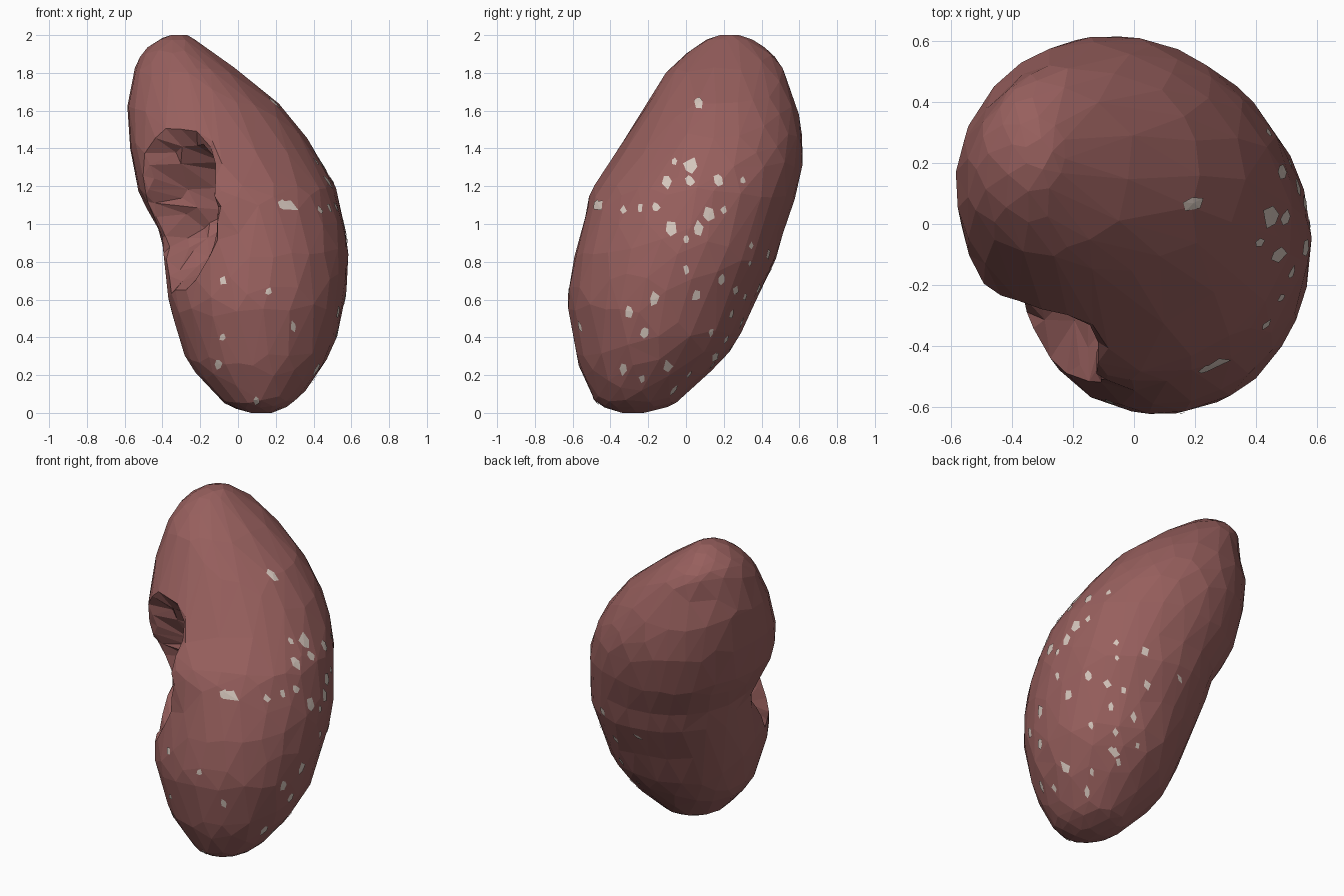
import bpy, bmesh, math, random
from mathutils import Vector, noise
from mathutils.bvhtree import BVHTree

if "Cube" in bpy.data.objects:
    bpy.data.objects.remove(bpy.data.objects["Cube"])

random.seed(4)
R2 = math.sqrt(2)

def material(name, rgb):
    m = bpy.data.materials.new(name)
    m.diffuse_color = (*rgb, 1)
    m.use_nodes = True
    m.node_tree.nodes["Principled BSDF"].inputs["Base Color"].default_value = m.diffuse_color
    return m

def make_object(name, bm, mat):
    me = bpy.data.meshes.new(name)
    bm.to_mesh(me)
    bm.free()
    me.materials.append(mat)
    ob = bpy.data.objects.new(name, me)
    bpy.context.collection.objects.link(ob)
    return ob

flesh = material("flesh", (0.31, 0.115, 0.11))
pale = material("pale", (0.66, 0.56, 0.50))

# Leaning body sections: height, left, right, front, back
SECTIONS = [
    (0.00, 0.06, 0.18, -0.35, -0.22), (0.04, -0.05, 0.27, -0.45, -0.08),
    (0.10, -0.12, 0.34, -0.50, 0.00), (0.25, -0.25, 0.45, -0.565, 0.16),
    (0.40, -0.31, 0.52, -0.595, 0.28), (0.60, -0.36, 0.565, -0.62, 0.37),
    (0.80, -0.385, 0.582, -0.595, 0.46), (0.95, -0.40, 0.57, -0.555, 0.50),
    (1.10, -0.48, 0.54, -0.52, 0.555), (1.20, -0.52, 0.51, -0.48, 0.585),
    (1.35, -0.545, 0.43, -0.37, 0.615), (1.50, -0.56, 0.33, -0.275, 0.61),
    (1.65, -0.575, 0.20, -0.19, 0.58), (1.80, -0.555, 0.02, -0.10, 0.53),
    (1.90, -0.51, -0.12, 0.00, 0.46), (1.97, -0.43, -0.22, 0.10, 0.36),
    (2.00, -0.36, -0.27, 0.18, 0.28)]

def spline(a, b, c, d, t):
    return 0.5 * (2*b + (c - a)*t + (2*a - 5*b + 4*c - d)*t*t + (3*b - a - 3*c + d)*t**3)

rows = []
last = len(SECTIONS) - 1
for i in range(last):
    quad = [SECTIONS[min(max(i + k, 0), last)] for k in (-1, 0, 1, 2)]
    for s in range(4):
        rows.append([spline(*vals, s / 4) for vals in zip(*quad)])
rows.append(SECTIONS[-1])

# Local swellings: facing angle, height, height spread, amount
BULGES = [(225, 1.45, 0.27, 0.06), (225, 0.55, 0.2, 0.02),
          (135, 0.98, 0.28, 0.04), (135, 1.75, 0.15, -0.04)]

def bulge(a, z):
    return sum(amt * max(0, math.cos(a - math.radians(deg))) ** 4
               * math.exp(-((z - zc) / zw) ** 2) for deg, zc, zw, amt in BULGES)

# Hilum: push the front-left side inwards, with a deeper pocket and crumpled walls
def dent(p):
    u, v = (p.x + p.y) / R2, (p.y - p.x) / R2
    if u > 0:
        return p
    v0 = -0.02 + 0.1 * (p.z - 1.1)
    r = ((v - v0) / 0.25) ** 2 + ((p.z - 1.08) / 0.42) ** 2
    q = ((v - v0 + 0.04) / 0.15) ** 2 + ((p.z - 1.17) / 0.25) ** 2
    push = 0.32 * max(0, 1 - r) + 0.18 * max(0, 1 - q)
    push += 0.07 * noise.noise(p * 9) * max(0, min(1, 3 * (1 - r)))
    return p + Vector((push / R2, push / R2, 0))

# Body: lofted rings, dented, then reduced to irregular flat facets
N = 72
bm = bmesh.new()
rings = []
for z, xl, xr, yf, yb in rows:
    ring = []
    for j in range(N):
        a = math.tau * (j + random.uniform(-0.25, 0.25)) / N
        b = bulge(a, z)
        p = Vector(((xl + xr) / 2 + ((xr - xl) / 2 + b) * math.cos(a),
                    (yf + yb) / 2 + ((yb - yf) / 2 + b) * math.sin(a), z))
        ring.append(bm.verts.new(dent(p)))
    rings.append(ring)
for lo, hi in zip(rings, rings[1:]):
    for j in range(N):
        bm.faces.new((lo[j], lo[(j + 1) % N], hi[(j + 1) % N], hi[j]))
bm.faces.new(rings[0][::-1])
bm.faces.new(rings[-1])
bmesh.ops.triangulate(bm, faces=bm.faces[:])
body = make_object("kidney_body", bm, flesh)
dec = body.modifiers.new("facets", "DECIMATE")
dec.ratio = 0.075
bpy.context.view_layer.objects.active = body
body.select_set(True)
bpy.ops.object.modifier_apply(modifier=dec.name)

# Pale flecks: small irregular patches projected onto the body
surface = bmesh.new()
surface.from_mesh(body.data)
tree = BVHTree.FromBMesh(surface)
surface.free()
flecks = bmesh.new()

def fleck(origin, direction, size):
    side = direction.cross(Vector((0, 0, 1))).normalized()
    tilt, n = random.uniform(0, 6), random.choice((4, 5, 6))
    pts = [origin]
    for k in range(n):
        a, r = math.tau * k / n + tilt, size * random.uniform(0.6, 1.3)
        pts.append(origin + side * r * 0.75 * math.cos(a) + Vector((0, 0, r * math.sin(a))))
    hits = [tree.ray_cast(p, direction) for p in pts]
    if any(h[0] is None for h in hits):
        return
    vs = [flecks.verts.new(h[0] + h[1] * 0.005) for h in hits]
    for k in range(n):
        flecks.faces.new((vs[0], vs[1 + k], vs[1 + (k + 1) % n]))

RIGHT = [(-.46, 1.1), (-.33, 1.07), (-.24, 1.08), (-.16, 1.09), (-.1, 1.23), (-.06, 1.33),
         (.02, 1.31), (.02, 1.23), (-.08, .97), (.06, .97), (0, .92), (.12, 1.05), (.2, 1.07),
         (.17, 1.23), (.3, 1.23), (0, .76), (-.17, .6), (-.3, .54), (.05, .62), (.13, .43),
         (.26, .65), (.15, .3), (-.22, .43), (-.33, .24), (-.23, .18), (-.1, .24), (.07, 1.64)]
FRONT = [(-.08, .7), (.16, .64), (-.08, .4), (.29, .46), (-.1, .26), (.1, .07), (.23, 1.1)]
for y, z in RIGHT:
    fleck(Vector((3, y, z)), Vector((-1, 0, 0)), random.uniform(0.022, 0.045))
for x, z in FRONT:
    fleck(Vector((x, -3, z)), Vector((0, 1, 0)), random.uniform(0.02, 0.035))
for k in range(18):
    z = 0.12 + 0.045 * k
    v = random.uniform(-0.25, 0.4) + 0.35 * (z - 0.8)
    fleck(Vector((2 - v / R2, 2 + v / R2, z)), Vector((-1, -1, 0)).normalized(),
          random.uniform(0.015, 0.03))
bmesh.ops.recalc_face_normals(flecks, faces=flecks.faces[:])
make_object("pale_flecks", flecks, pale)
